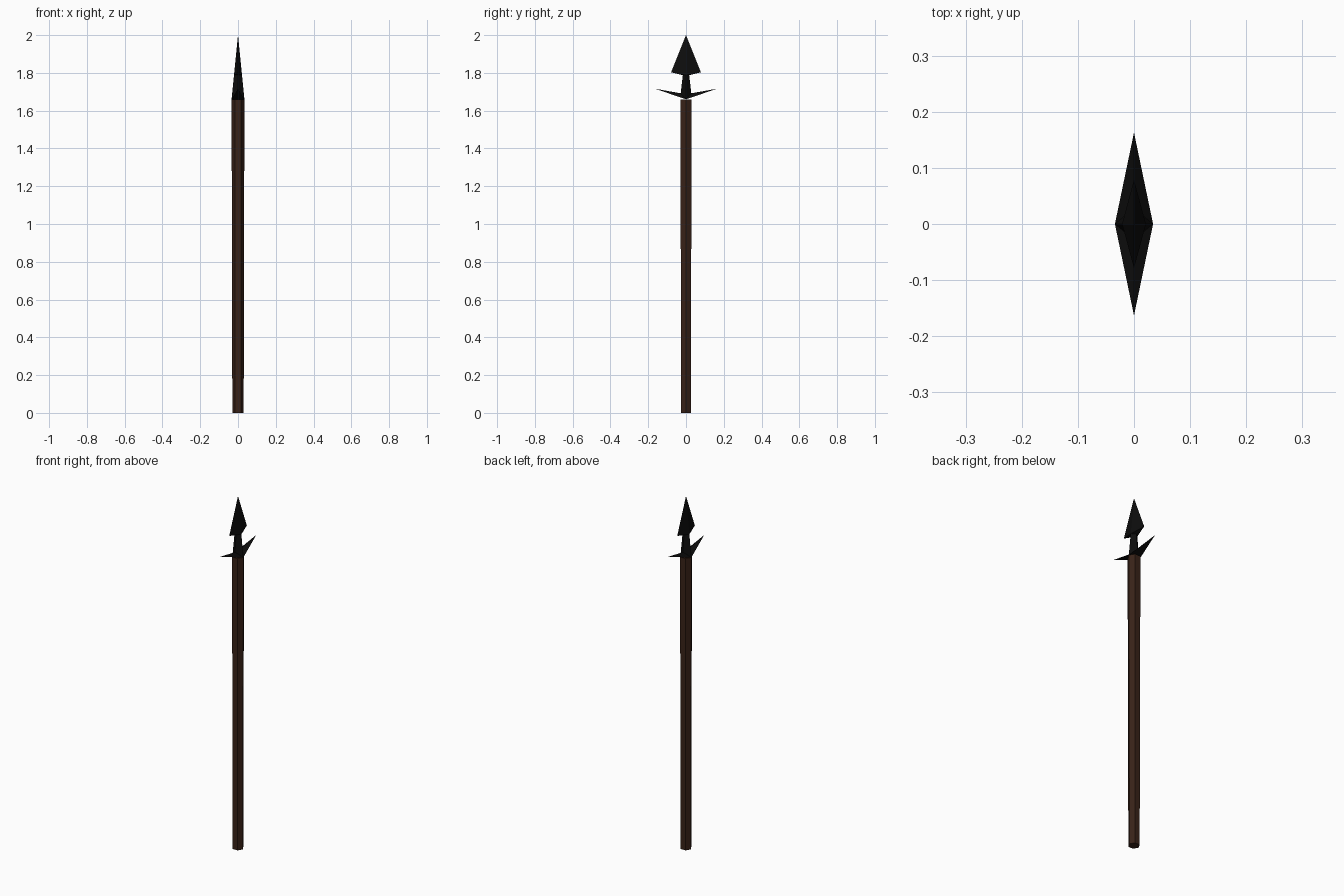
import bpy, bmesh
from math import pi
from mathutils import Matrix

if "Cube" in bpy.data.objects:
    bpy.data.objects.remove(bpy.data.objects["Cube"])

def material(name, rgb):
    m = bpy.data.materials.new(name)
    m.diffuse_color = (*rgb, 1)
    m.use_nodes = True
    m.node_tree.nodes["Principled BSDF"].inputs["Base Color"].default_value = m.diffuse_color
    return m

def add_object(name, bm, mat):
    bmesh.ops.recalc_face_normals(bm, faces=bm.faces)
    mesh = bpy.data.meshes.new(name)
    bm.to_mesh(mesh)
    bm.free()
    mesh.materials.append(mat)
    obj = bpy.data.objects.new(name, mesh)
    bpy.context.collection.objects.link(obj)
    return obj

SHAFT_TOP = 1.66
TIP = 2.0
HALF_WIDTH = 0.034

# Shaft: tapered hexagonal pole, corners on the x axis
bm = bmesh.new()
bmesh.ops.create_cone(bm, cap_ends=True, segments=6, radius1=0.030,
                      radius2=HALF_WIDTH, depth=SHAFT_TOP,
                      matrix=Matrix.Translation((0, 0, SHAFT_TOP / 2)) @ Matrix.Rotation(pi / 6, 4, 'Z'))
add_object("shaft", bm, material("dark_wood", (0.04, 0.016, 0.009)))

# Spearhead: barbed outline in the x = 0 plane, thickened to a central ridge
# that narrows from the shaft to the tip
NECK = 1.788
neck_width = HALF_WIDTH * (TIP - NECK) / (TIP - SHAFT_TOP)
outline = [(0.163, 1.716), (0.028, 1.692), (0.017, NECK), (0.079, 1.803)]

bm = bmesh.new()
tip = bm.verts.new((0, 0, TIP))
ridges = [(bm.verts.new((s * HALF_WIDTH, 0, SHAFT_TOP)),
           bm.verts.new((s * neck_width, 0, NECK))) for s in (1, -1)]
for side in (1, -1):
    barb, low_neck, high_neck, wing = [bm.verts.new((0, side * y, z)) for y, z in outline]
    bm.faces.new((ridges[0][0], ridges[1][0], barb))
    for base, mid in ridges:
        bm.faces.new((base, barb, low_neck))
        bm.faces.new((base, low_neck, high_neck))
        bm.faces.new((base, high_neck, mid))
        bm.faces.new((mid, high_neck, wing))
        bm.faces.new((mid, wing, tip))
add_object("spearhead", bm, material("black_iron", (0.004, 0.004, 0.004)))
